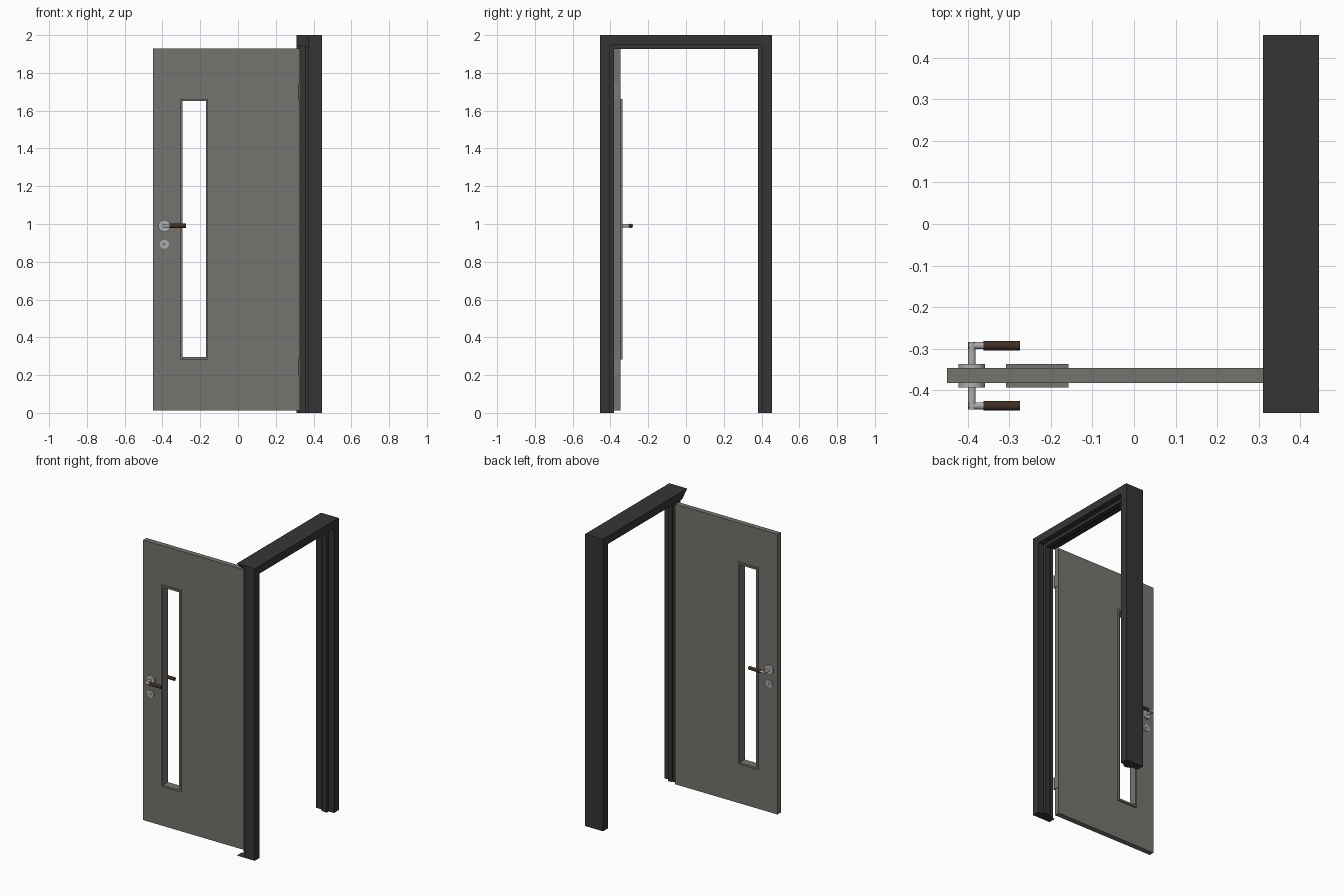
import bpy, bmesh, math
from mathutils import Vector, Matrix

if "Cube" in bpy.data.objects:
    bpy.data.objects.remove(bpy.data.objects["Cube"])


def material(name, rgb):
    m = bpy.data.materials.new(name)
    m.diffuse_color = (*rgb, 1)
    m.use_nodes = True
    m.node_tree.nodes["Principled BSDF"].inputs["Base Color"].default_value = m.diffuse_color
    return m


DOOR = material("warm_grey", (0.18, 0.173, 0.157))
FRAME = material("charcoal", (0.036, 0.036, 0.036))
METAL = material("satin_metal", (0.42, 0.43, 0.43))
WOOD = material("dark_brown", (0.05, 0.027, 0.018))
STEEL = material("hinge_grey", (0.2, 0.2, 0.2))


def finish(bm, name, mat, smooth=False):
    bmesh.ops.recalc_face_normals(bm, faces=bm.faces[:])
    me = bpy.data.meshes.new(name)
    bm.to_mesh(me)
    bm.free()
    me.materials.append(mat)
    ob = bpy.data.objects.new(name, me)
    bpy.context.collection.objects.link(ob)
    if smooth:
        bpy.ops.object.select_all(action='DESELECT')
        bpy.context.view_layer.objects.active = ob
        ob.select_set(True)
        bpy.ops.object.shade_smooth_by_angle(angle=math.radians(35))
    return ob


def ring(name, mat, outer, inner, y0, y1):
    """Rectangular slab in the xz plane with a rectangular hole."""
    bm = bmesh.new()

    def loop(r, y):
        x0, x1, z0, z1 = r
        return [bm.verts.new((x, y, z)) for x, z in ((x0, z0), (x1, z0), (x1, z1), (x0, z1))]
    loops = [loop(outer, y0), loop(outer, y1), loop(inner, y1), loop(inner, y0)]
    for k in range(4):
        a, b = loops[k], loops[(k + 1) % 4]
        for i in range(4):
            j = (i + 1) % 4
            bm.faces.new((a[i], a[j], b[j], b[i]))
    return finish(bm, name, mat)


def box(name, mat, lo, hi):
    bm = bmesh.new()
    lo, hi = Vector(lo), Vector(hi)
    bmesh.ops.create_cube(bm, size=1, matrix=Matrix.Translation((lo + hi) / 2)
                          @ Matrix.Diagonal((*(hi - lo), 1)))
    return finish(bm, name, mat)


def rod(name, mat, p, q, r, seg=24):
    bm = bmesh.new()
    p, q = Vector(p), Vector(q)
    d = q - p
    rot = d.to_track_quat('Z', 'Y').to_matrix().to_4x4()
    bmesh.ops.create_cone(bm, cap_ends=True, segments=seg, radius1=r, radius2=r,
                          depth=d.length, matrix=Matrix.Translation((p + q) / 2) @ rot)
    return finish(bm, name, mat, True)


# Door frame: one rebated profile (x, inset) swept up, over and down with mitres
profile = [(.373, 0), (.31, 0), (.31, .053), (.325, .053), (.357, .053), (.357, .065),
           (.373, .065), (.373, .074), (.405, .074), (.405, .053), (.445, .053), (.445, 0)]
H = .455
bm = bmesh.new()
rings = [[bm.verts.new((x, s * (H - d), (2 - d) * t)) for x, d in profile]
         for s, t in ((-1, 0), (-1, 1), (1, 1), (1, 0))]
n = len(profile)
for k in range(3):
    for i in range(n):
        if k == 0 and i < 3:      # hinge jamb is open at its outer corner
            continue
        j = (i + 1) % n
        bm.faces.new((rings[k][i], rings[k][j], rings[k + 1][j], rings[k + 1][i]))
bm.faces.new(rings[0])
bm.faces.new(rings[3])
finish(bm, "door_frame", FRAME)

# Door leaf standing open at a right angle, with window opening and trim
YC, T = -.365, .018
window = (-.305, -.161, .286, 1.66)
ring("door_leaf", DOOR, (-.45, .325, .012, 1.93), window, YC - T, YC + T)
ring("window_trim", DOOR, (-.308, -.158, .283, 1.663), (-.295, -.170, .296, 1.65),
     YC - .028, YC + .028)

# Handles, roses and key covers on both faces
HX, HZ = -.39, .99
for side, s in (("front", -1), ("back", 1)):
    def at(x, off, z=HZ):
        return (x, YC + s * off, z)
    rod(side + "_rose", METAL, at(HX, T), at(HX, .028), .032, 32)
    rod(side + "_key_cover", METAL, at(HX, T, .893), at(HX, .024, .893), .024, 32)
    rod(side + "_key_slot", STEEL, at(HX, .024, .893), at(HX, .026, .893), .008, 16)
    rod(side + "_lever_stem", METAL, at(HX, .026), at(HX, .081), .009)
    rod(side + "_lever_neck", METAL, at(HX - .008, .0725), at(-.36, .0725), .0085)
    rod(side + "_lever_grip", WOOD, at(-.362, .0725), at(-.274, .0725), .0115)

# Hinges
for label, z in (("lower", .2), ("upper", 1.66)):
    rod(label + "_hinge_pin", STEEL, (.326, -.389, z), (.326, -.389, z + .085), .006, 16)
    box(label + "_hinge_leaf", STEEL, (.325, -.389, z), (.328, -.357, z + .085))
